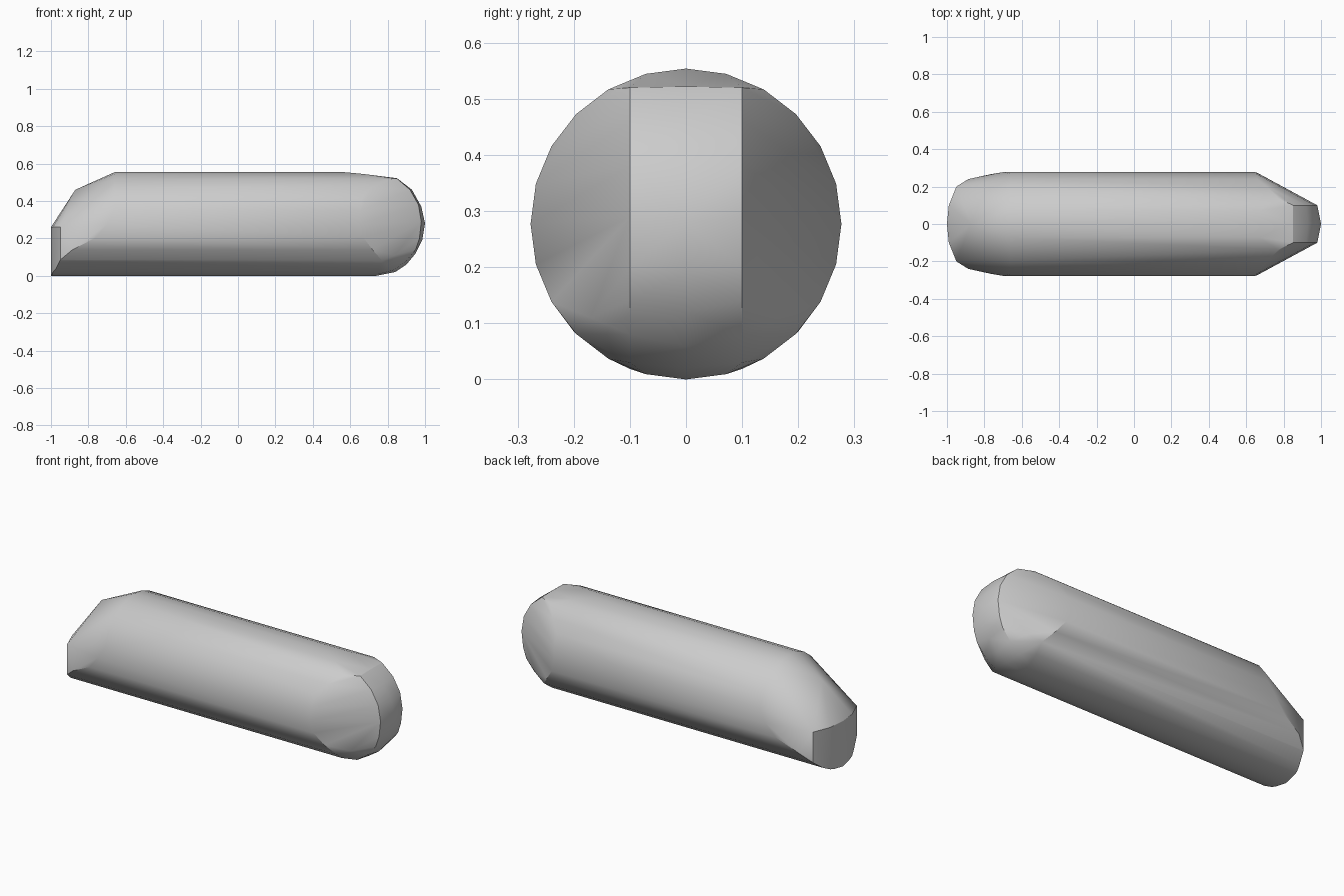
import bpy
import bmesh
from math import sin, cos, radians, sqrt

cube = bpy.data.objects.get("Cube")
if cube:
    bpy.data.objects.remove(cube, do_unlink=True)

R = 0.277      # radius of the round bar, also its axis height
SIDES = 24


def both_sides(points):
    """Mirror (x, y, z) points across the lengthwise plane."""
    return [(x, s * y, z) for x, y, z in points for s in (1, -1)]


def lerp_table(table, t):
    """Straight-line lookup in a list of (key, value) pairs."""
    for (a, va), (b, vb) in zip(table, table[1:]):
        if t <= b:
            return va + (vb - va) * (t - a) / (b - a)
    return table[-1][1]


# Where the straight bar stops at the nose, by angle up from the bottom
nose_limit = [(0, 0.74), (45, 0.77), (60, 0.72), (75, 0.67), (90, 0.65),
              (120, 0.66), (150, 0.77), (165, 0.67), (180, 0.57)]
# Plan outline of the upright tail wall: half width, position
tail_plan = [(0, -1.0), (0.1, -0.99), (0.2, -0.95), (0.25, -0.87), (R, -0.70)]

points = []

# Round bar, each side running from tail limit to nose limit
for i in range(SIDES // 2 + 1):
    deg = 180 * i / (SIDES // 2)
    y, z = R * sin(radians(deg)), R - R * cos(radians(deg))
    tail = lerp_table(tail_plan, y) if deg <= 90 else -0.66
    points += both_sides([(tail, y, z), (lerp_table(nose_limit, deg), y, z)])

# Tail wall: lower rim on the bar and a level upper rim
for y, x in tail_plan[:3]:
    points += both_sides([(x, y, R - sqrt(R * R - y * y)), (x, y, 0.26)])

# Tail slope peak
points.append((-0.87, 0, 0.46))

# Nose strip: flat-sided band, bulging slightly along its middle
band = [(0.85, 0.52), (0.92, 0.46), (0.965, 0.38), (0.98, 0.29),
        (0.97, 0.2), (0.95, 0.14)]
points += both_sides([(x, 0.1, z) for x, z in band])
middle = [(0.85, 0.522), (0.93, 0.46), (0.98, 0.37), (1.0, 0.28),
          (0.985, 0.19), (0.95, 0.12), (0.9, 0.06), (0.84, 0.02)]
points += [(x, 0, z) for x, z in middle]

# Rounded underside of the nose
points += both_sides([(0.9, 0.1, 0.08), (0.83, 0.1, 0.03), (0.84, 0.17, 0.11)])

# Skin the points as one solid
bm = bmesh.new()
for p in points:
    bm.verts.new(p)
bmesh.ops.remove_doubles(bm, verts=bm.verts, dist=0.002)
hull = bmesh.ops.convex_hull(bm, input=bm.verts)
loose = {v for v in hull["geom_interior"] + hull["geom_unused"]
         if isinstance(v, bmesh.types.BMVert)}
bmesh.ops.delete(bm, geom=list(loose), context='VERTS')
bmesh.ops.dissolve_limit(bm, angle_limit=radians(1), verts=bm.verts,
                         edges=bm.edges)
bmesh.ops.recalc_face_normals(bm, faces=bm.faces)

mesh = bpy.data.meshes.new("rounded_bar")
bm.to_mesh(mesh)
bm.free()
bar = bpy.data.objects.new("rounded_bar", mesh)
bpy.context.collection.objects.link(bar)

# Plain grey
grey = bpy.data.materials.new("light_grey")
grey.use_nodes = True
color = (0.6, 0.6, 0.6, 1)
grey.diffuse_color = color
grey.node_tree.nodes["Principled BSDF"].inputs["Base Color"].default_value = color
mesh.materials.append(grey)

# Smooth shading with crisp cut edges
bpy.ops.object.select_all(action='DESELECT')
bar.select_set(True)
bpy.context.view_layer.objects.active = bar
bpy.ops.object.shade_smooth_by_angle(angle=radians(30))
